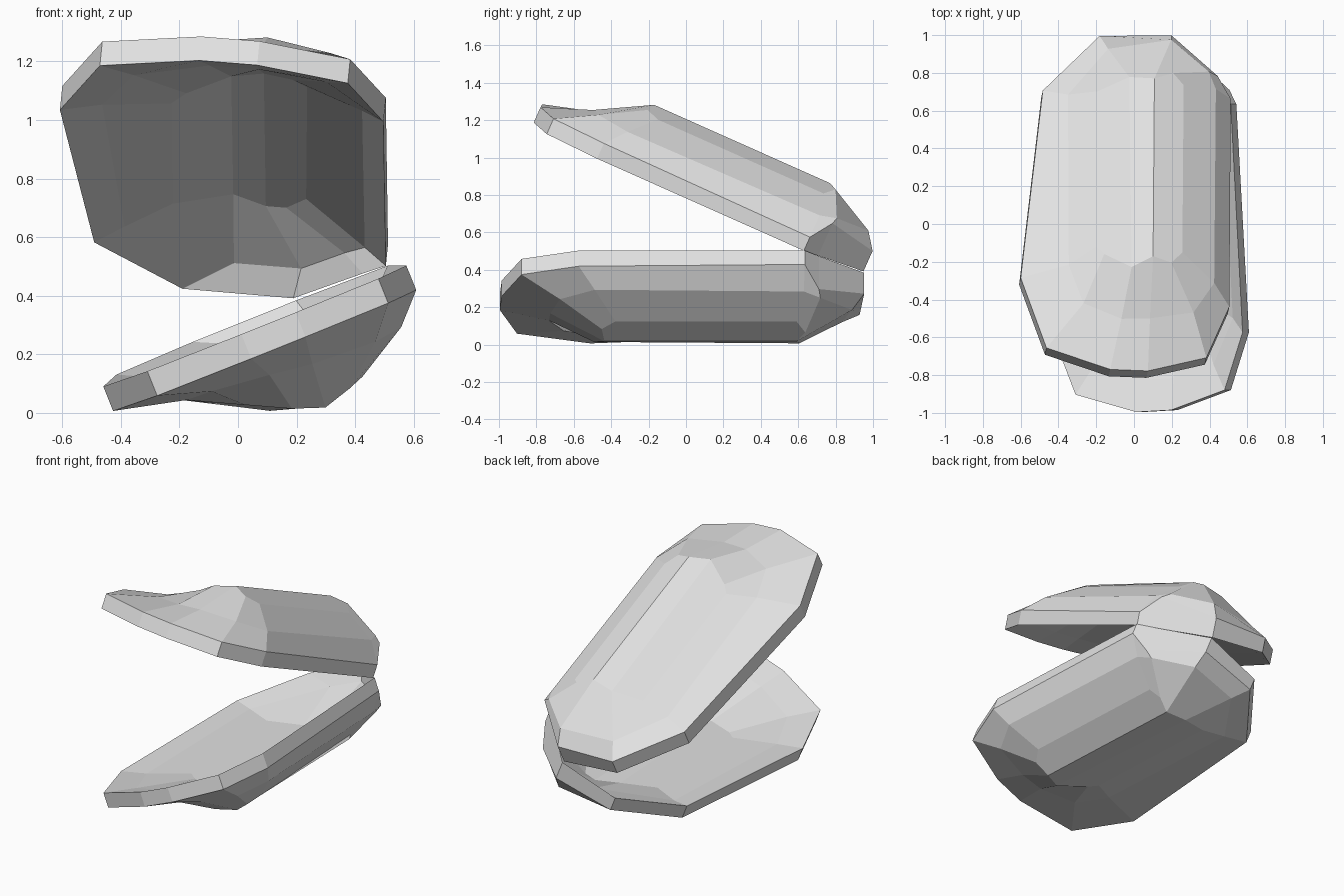
import bpy
import bmesh
from mathutils import Matrix, Vector

cube = bpy.data.objects.get("Cube")
if cube:
    bpy.data.objects.remove(cube)

# One pale shell colour
shell_grey = bpy.data.materials.new("shell_grey")
shell_grey.use_nodes = True
colour = (0.76, 0.76, 0.76, 1)
shell_grey.diffuse_color = colour
shell_grey.node_tree.nodes["Principled BSDF"].inputs["Base Color"].default_value = colour

# Rim outline seen from above, starting at the hinge corner, with the band height
RIM = [(0, 0, .08), (0, -1.21, .09), (-.12, -1.51, .09), (-.43, -1.6, .09),
       (-.63, -1.6, .09), (-.97, -1.49, .09), (-1.11, -1.09, .09), (-1, 0, .09),
       (-.7, .33, .09), (-.32, .335, .12), (-.08, .08, .19)]

# Shoulder loop, where the sides bend inward
SHOULDER = [(-.09, 0, .2), (-.09, -1.12, .19), (-.2, -1.3, .2), (-.43, -1.34, .19),
            (-.58, -1.34, .17), (-.78, -1.25, .15), (-.86, -1.03, .15), (-.87, -.04, .14),
            (-.66, .23, .15), (-.33, .27, .21), (-.13, .09, .22)]

# Crown loop around the top ridge
CROWN = [(-.27, -.03, .3), (-.27, -1, .3), (-.33, -1.07, .32), (-.43, -1.05, .35),
         (-.54, -1.1, .31), (-.68, -1, .24), (-.72, -.95, .22), (-.72, -.05, .22),
         (-.56, 0, .31), (-.43, -.02, .35), (-.33, .02, .34)]

# The hollow: a steep step inside the rim, then the deep floor
HOLLOW_STEP = [(-.08, .04, .08), (-.08, -1.13, .07), (-.2, -1.37, .06), (-.43, -1.43, .06),
               (-.6, -1.43, .06), (-.86, -1.32, .05), (-.97, -1.05, .05), (-.9, -.04, .05),
               (-.53, .26, .08), (-.3, .26, .08), (-.15, .1, .08)]
HOLLOW_FLOOR = [(-.29, -.08, .19), (-.28, -1.02, .19), (-.33, -1.05, .2), (-.43, -1.06, .21),
                (-.54, -1.06, .19), (-.69, -1, .14), (-.74, -.95, .12), (-.74, -.13, .11),
                (-.54, -.07, .19), (-.43, .03, .2), (-.36, .03, .2)]

# Long panels that close a loop on both sides of the ridge
PANELS = [(0, 1, 2, 3, 9, 10), (9, 3, 4, 8), (8, 4, 5, 6, 7)]


def loop(bm, points):
    return [bm.verts.new(point) for point in points]


def bridge(bm, a, b):
    count = len(a)
    for i in range(count):
        j = (i + 1) % count
        bm.faces.new((a[i], a[j], b[j], b[i]))


def make_shell(name, hinge, across, along, outward):
    bm = bmesh.new()
    edge = loop(bm, [(u, v, 0) for u, v, w in RIM])
    # Outside band, shoulder and crown, then the inside from the same rim edge
    for profile in ((RIM, SHOULDER, CROWN), (HOLLOW_STEP, HOLLOW_FLOOR)):
        loops = [edge] + [loop(bm, points) for points in profile]
        for a, b in zip(loops, loops[1:]):
            bridge(bm, a, b)
        for panel in PANELS:
            bm.faces.new([loops[-1][i] for i in panel])
    # Stand the half at the hinge in its own tilt
    axes = [Vector(axis).normalized() for axis in (across, along, outward)]
    tilt = Matrix(axes).transposed().to_4x4()
    bm.transform(Matrix.Translation(hinge) @ tilt)
    bmesh.ops.recalc_face_normals(bm, faces=bm.faces)
    mesh = bpy.data.meshes.new(name)
    bm.to_mesh(mesh)
    bm.free()
    mesh.materials.append(shell_grey)
    shell = bpy.data.objects.new(name, mesh)
    bpy.context.collection.objects.link(shell)


# Two matching halves, opened around the hinge corner
make_shell("upper_shell", (.505, .63, .502),
           (.993, -.04, -.08), (.007, .914, -.407), (.09, .405, .908))
make_shell("lower_shell", (.512, .635, .503),
           (.927, .052, .372), (-.052, .998, 0), (.372, 0, -.927))
